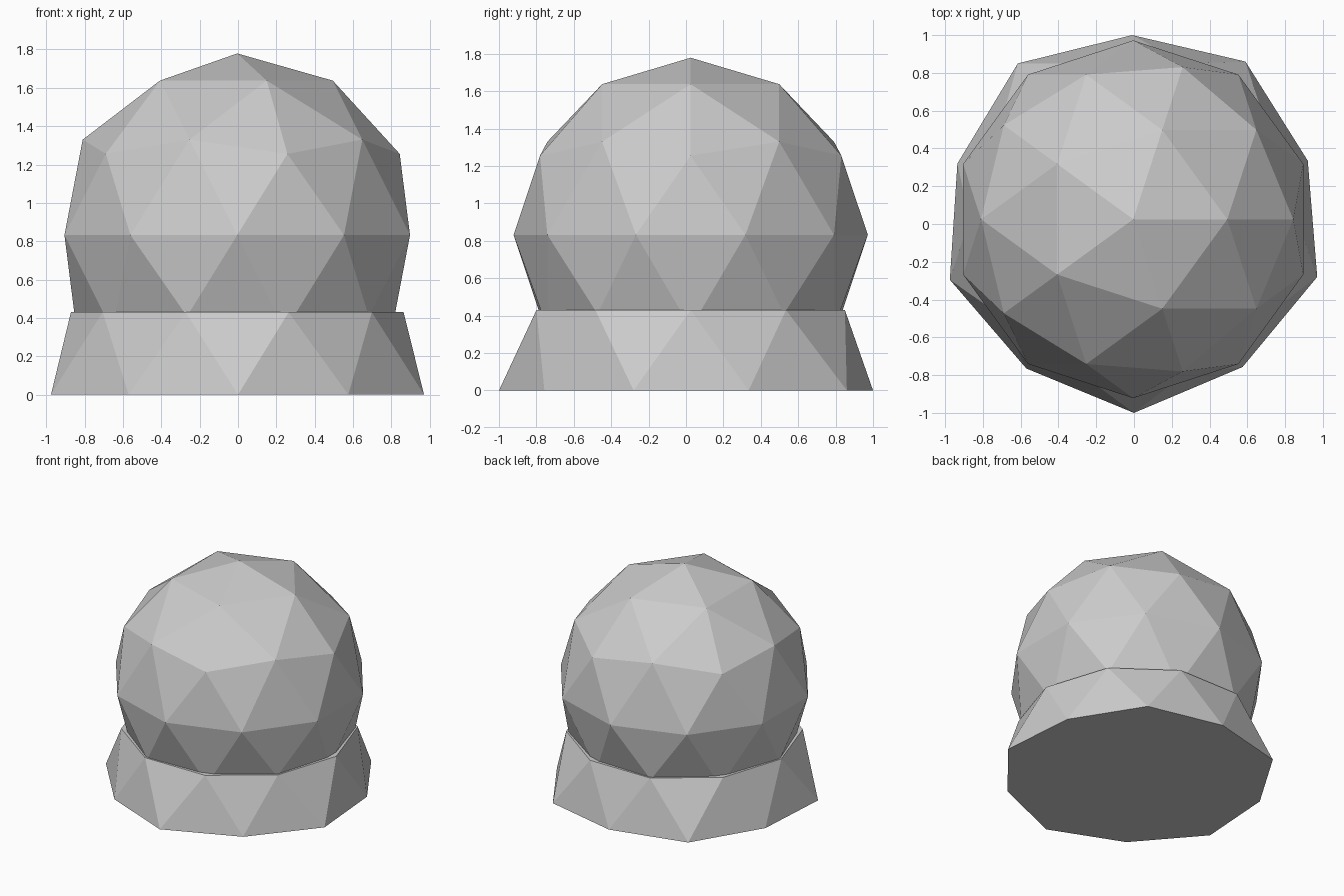
import bpy, bmesh
from math import cos, sin, radians
from mathutils import Vector

if "Cube" in bpy.data.objects:
    bpy.data.objects.remove(bpy.data.objects["Cube"])

CENTRE = Vector((-0.004, 0.025, 0.832))
RIM_Z = 0.43


def add_object(name, bm):
    bmesh.ops.recalc_face_normals(bm, faces=bm.faces)
    mesh = bpy.data.meshes.new(name)
    bm.to_mesh(mesh)
    bm.free()
    obj = bpy.data.objects.new(name, mesh)
    bpy.context.collection.objects.link(obj)
    return obj


# Faceted dome: icosphere trimmed just below the base rim
bm = bmesh.new()
bmesh.ops.create_icosphere(bm, subdivisions=2, radius=0.947)
bmesh.ops.translate(bm, verts=bm.verts, vec=CENTRE)
bmesh.ops.bisect_plane(bm, geom=bm.verts[:] + bm.edges[:] + bm.faces[:],
                       plane_co=(0, 0, RIM_Z - 0.01), plane_no=(0, 0, -1),
                       clear_outer=True)
add_object("dome", bm)

# Flared base: slightly uneven ten-sided foot joined to a regular rim by triangles
foot = [(0.92, 0.335), (0.59, 0.86), (-0.01, 1.0), (-0.615, 0.85), (-0.935, 0.32),
        (-0.975, -0.295), (-0.57, -0.765), (0.0, -1.0), (0.575, -0.757), (0.97, -0.28)]
bm = bmesh.new()
low = [bm.verts.new((x, y, 0)) for x, y in foot]
rim = [bm.verts.new((CENTRE.x + 0.867 * cos(radians(36 * k)),
                     CENTRE.y + 0.867 * sin(radians(36 * k)), RIM_Z))
       for k in range(10)]
for k in range(10):
    n = (k + 1) % 10
    bm.faces.new((low[k], rim[n], rim[k]))
    bm.faces.new((low[k], low[n], rim[n]))
bm.faces.new(low[::-1])
bm.faces.new(rim)
add_object("base", bm)
